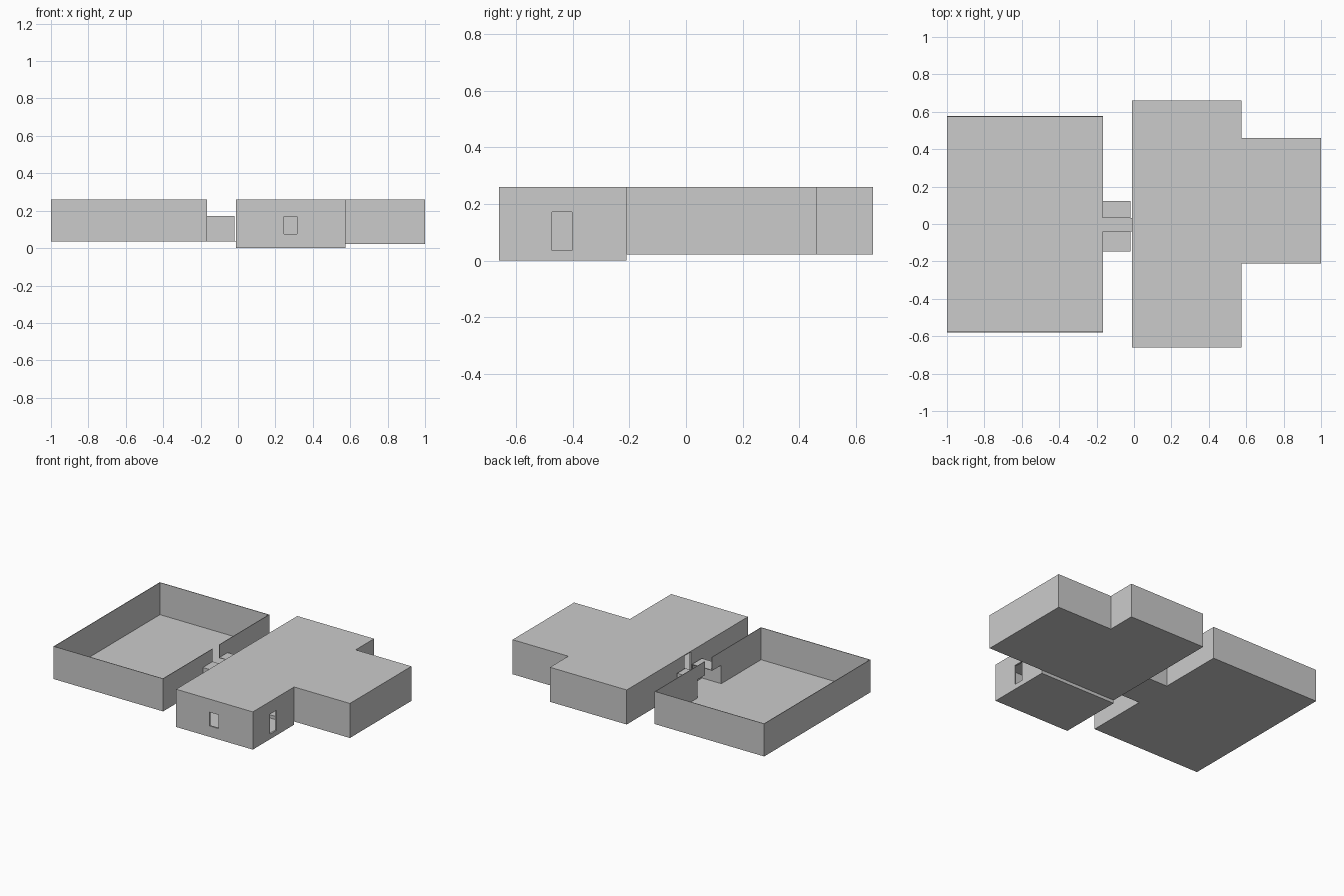
import bpy, bmesh

if "Cube" in bpy.data.objects:
    bpy.data.objects.remove(bpy.data.objects["Cube"])


def prism(name, pts, z0, z1):
    """Extrude a flat outline from z0 up to z1."""
    bm = bmesh.new()
    f = bm.faces.new([bm.verts.new((x, y, z0)) for x, y in pts])
    ext = bmesh.ops.extrude_face_region(bm, geom=[f])
    verts = [v for v in ext["geom"] if isinstance(v, bmesh.types.BMVert)]
    bmesh.ops.translate(bm, verts=verts, vec=(0, 0, z1 - z0))
    bmesh.ops.recalc_face_normals(bm, faces=bm.faces)
    me = bpy.data.meshes.new(name)
    bm.to_mesh(me)
    bm.free()
    ob = bpy.data.objects.new(name, me)
    bpy.context.collection.objects.link(ob)
    return ob


def box(name, x0, x1, y0, y1, z0, z1):
    return prism(name, [(x0, y0), (x1, y0), (x1, y1), (x0, y1)], z0, z1)


def cut(ob, *cutters):
    """Subtract each cutter, then remove it."""
    bpy.context.view_layer.objects.active = ob
    for c in cutters:
        c.hide_render = True
        m = ob.modifiers.new("cut", "BOOLEAN")
        m.operation, m.solver, m.object = "DIFFERENCE", "EXACT", c
        bpy.ops.object.modifier_apply(modifier=m.name)
        bpy.data.objects.remove(c)


def outline(t):
    """T-shaped plan of the building, inset by t."""
    return [(-0.01 + t, -0.66 + t), (0.575 - t, -0.66 + t),
            (0.575 - t, -0.21 + t), (1 - t, -0.21 + t),
            (1 - t, 0.46 - t), (0.575 - t, 0.46 - t),
            (0.575 - t, 0.66 - t), (-0.01 + t, 0.66 - t)]


W = 0.012            # building wall thickness
T = 0.004            # thin wall thickness
TOP = 0.26
FLOOR = 0.035
SLOT = (-0.04, 0.033)  # doorway slot in y

# roofed building: raised back floor, lower front room, doorway and windows
building = prism("building", outline(0), 0, TOP)
cut(building,
    box("underside_step", -0.2, 1.2, -0.21, 0.9, -0.1, 0.022),
    prism("main_cavity", outline(W), 0.022 + T, TOP - T),
    box("front_cavity", -0.01 + W + 0.0005, 0.575 - W - 0.0005,
        -0.66 + W + 0.0005, -0.21 - W, T, 0.1),
    box("door", -0.05, 0.03, *SLOT, FLOOR, TOP - 0.006),
    box("front_window", 0.245, 0.315, -0.7, -0.62, 0.075, 0.17),
    box("side_window", 0.53, 0.6, -0.473, -0.403, FLOOR, 0.172))

# open-topped yard with a wide opening and a full-height slot
yard = box("yard", -1, -0.165, -0.58, 0.577, FLOOR, TOP)
cut(yard,
    box("yard_cavity", -1 + T, -0.165 - T, -0.58 + T, 0.577 - T, FLOOR + T, 0.4),
    box("yard_opening", -0.2, -0.1, -0.145 + T, 0.122 - T, FLOOR + T, 0.17 - T),
    box("yard_slot", -0.2, -0.1, *SLOT, 0.1, 0.4))

# low corridor joining the two, with slotted roof and end wall
corridor = box("corridor", -0.165, -0.018, -0.147, 0.122, FLOOR, 0.172)
cut(corridor,
    box("corridor_cavity", -0.2, -0.018 - T, -0.147 + T, 0.122 - T, FLOOR + T, 0.172 - T),
    box("corridor_slot", -0.3, 0.05, *SLOT, FLOOR + 2 * T, 0.4))

# threshold bridging the gap to the building
box("threshold", -0.018, -0.01, *SLOT, FLOOR, FLOOR + T)
